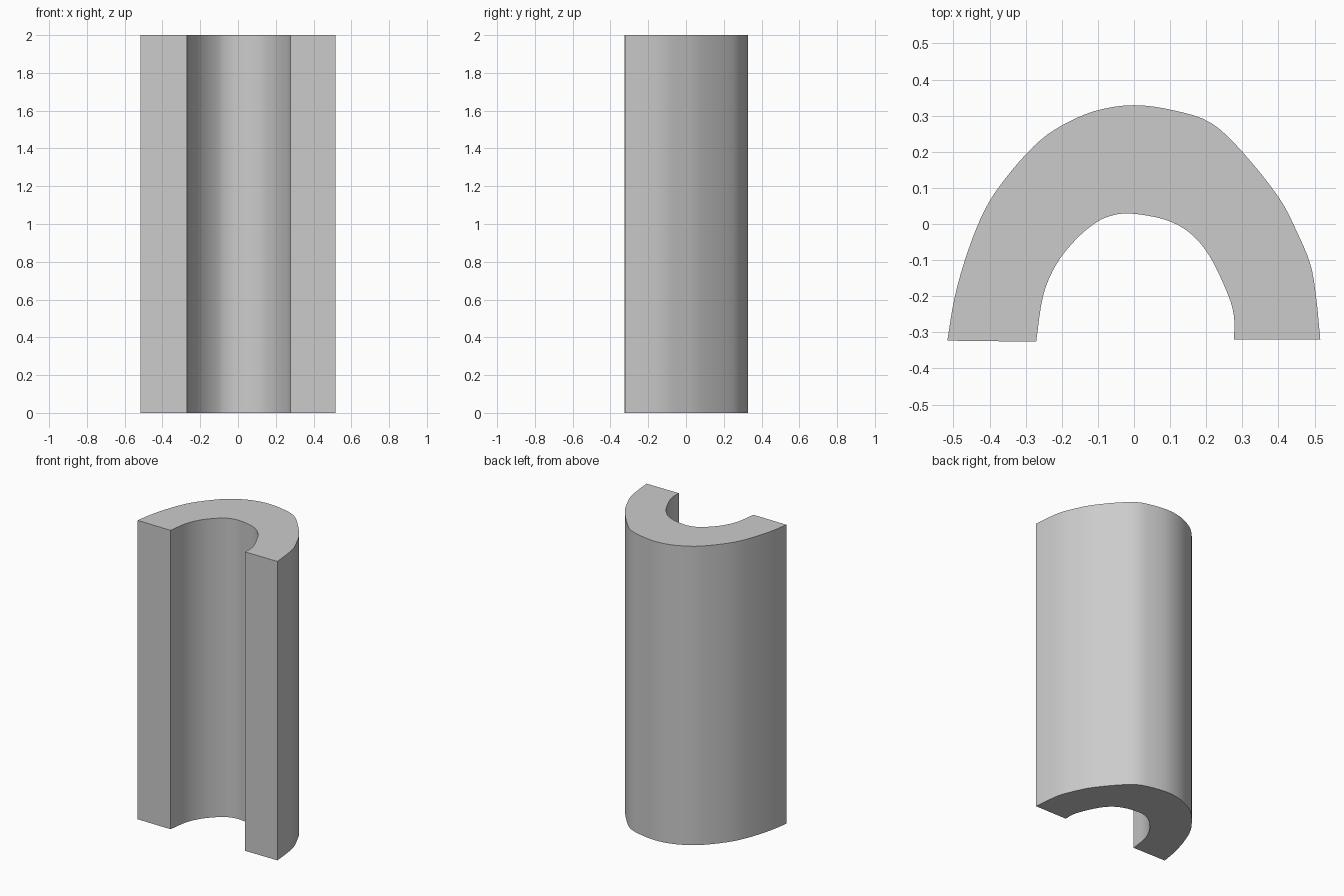
import bpy, bmesh, math
from mathutils import Vector

if "Cube" in bpy.data.objects:
    bpy.data.objects.remove(bpy.data.objects["Cube"])

HEIGHT = 2.0
OUTER = [(-.517, -.323), (-.496, -.2), (-.46, -.075), (-.413, .04), (-.357, .125),
         (-.277, .216), (-.205, .27), (-.108, .313), (0, .329), (.113, .314),
         (.213, .28), (.3, .2), (.4, .075), (.449, -.017), (.488, -.11),
         (.504, -.2), (.516, -.32)]
INNER = [(.277, -.32), (.277, -.257), (.26, -.195), (.21, -.09), (.155, -.025),
         (.086, .012), (-.01, .029), (-.066, .022), (-.108, .002), (-.163, -.045),
         (-.216, -.113), (-.252, -.2), (-.271, -.326)]


def smooth_path(points, steps=4):
    """Catmull-Rom curve through the points."""
    p = [Vector(q) for q in points]
    p = [2 * p[0] - p[1]] + p + [2 * p[-1] - p[-2]]
    out = []
    for a, b, c, d in zip(p, p[1:], p[2:], p[3:]):
        for i in range(steps):
            t = i / steps
            out.append(0.5 * (2 * b + (c - a) * t + (2 * a - 5 * b + 4 * c - d) * t ** 2
                              + (3 * b - a - 3 * c + d) * t ** 3))
    return out + [p[-2]]


# Arched channel: horseshoe section extruded upwards
bm = bmesh.new()
section = smooth_path(OUTER) + smooth_path(INNER)
base = bm.faces.new([bm.verts.new((v.x, v.y, 0)) for v in section])
top = bmesh.ops.extrude_face_region(bm, geom=[base], use_keep_orig=True)
bmesh.ops.translate(bm, vec=(0, 0, HEIGHT),
                    verts=[g for g in top["geom"] if isinstance(g, bmesh.types.BMVert)])
bmesh.ops.recalc_face_normals(bm, faces=bm.faces)
mesh = bpy.data.meshes.new("arched_channel")
bm.to_mesh(mesh)
bm.free()
channel = bpy.data.objects.new("arched_channel", mesh)
bpy.context.collection.objects.link(channel)

# Smooth curved walls, sharp ends and rims
bpy.context.view_layer.objects.active = channel
channel.select_set(True)
bpy.ops.object.shade_smooth_by_angle(angle=math.radians(30))
